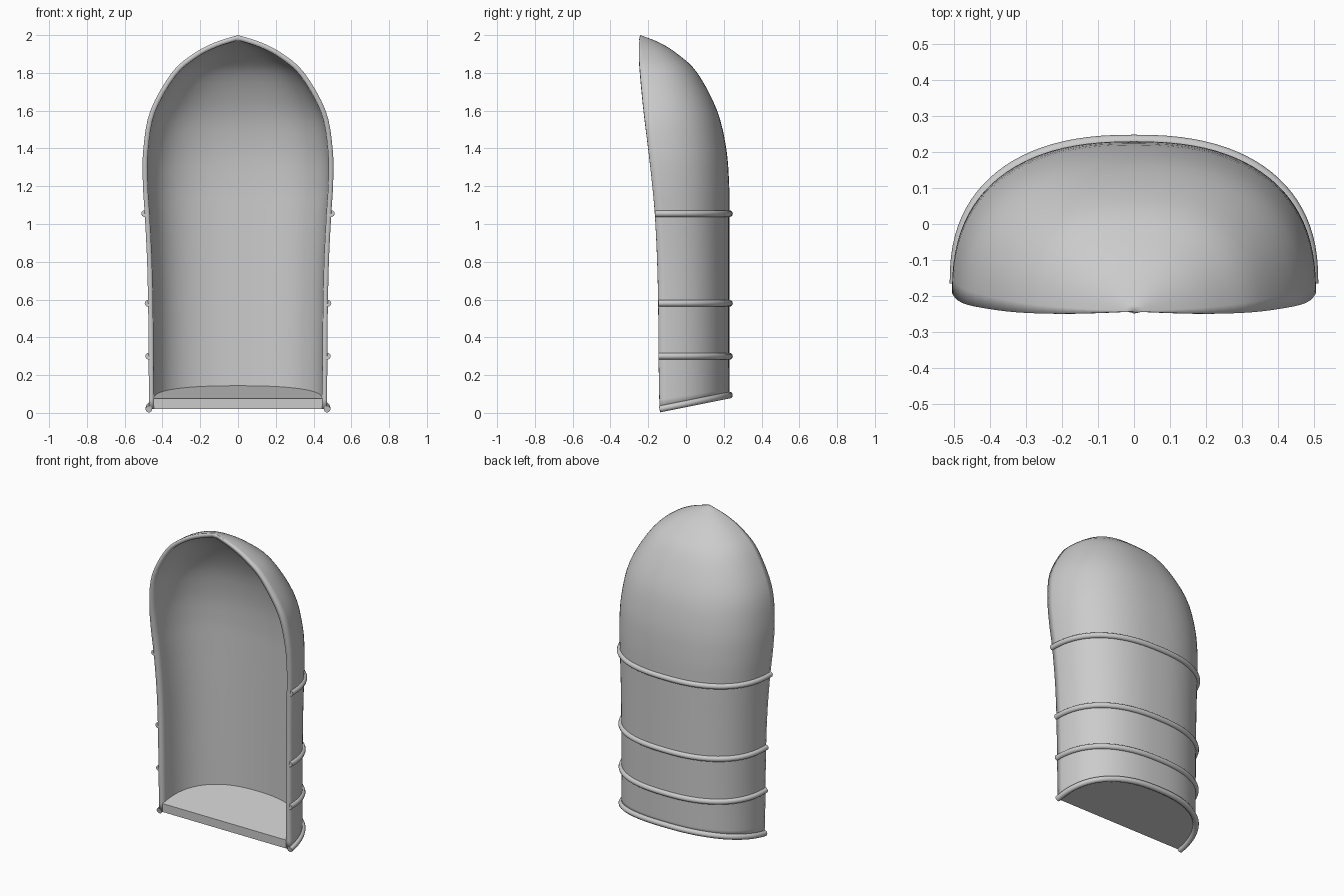
import bpy, bmesh, math
from mathutils import Vector

cube = bpy.data.objects.get("Cube")
if cube:
    bpy.data.objects.remove(cube, do_unlink=True)

grey = bpy.data.materials.new("plain grey")
grey.use_nodes = True
grey.diffuse_color = (0.6, 0.6, 0.6, 1)
grey.node_tree.nodes["Principled BSDF"].inputs["Base Color"].default_value = (0.6, 0.6, 0.6, 1)

# Stations up the shell: height, half width, front y, back y
STATIONS = [Vector(s) for s in (
    (0.02, 0.472, -0.14, 0.23), (0.30, 0.473, -0.145, 0.23),
    (0.58, 0.476, -0.147, 0.23), (0.82, 0.482, -0.153, 0.23),
    (1.055, 0.494, -0.165, 0.23), (1.22, 0.504, -0.18, 0.228),
    (1.40, 0.501, -0.20, 0.213), (1.60, 0.464, -0.224, 0.165),
    (1.80, 0.351, -0.243, 0.06), (1.90, 0.238, -0.249, -0.045),
    (1.96, 0.125, -0.248, -0.14), (2.00, 0.0, -0.243, -0.243))]
SIDES = 48
SLOPE = 0.2


def station(t):
    """Smooth interpolation between neighbouring stations."""
    last = len(STATIONS) - 1
    i = min(int(t), last - 1)
    u = t - i
    a, b, c, d = (STATIONS[min(max(k, 0), last)] for k in range(i - 1, i + 3))
    return 0.5 * (2 * b + (c - a) * u + (2 * a - 5 * b + 4 * c - d) * u * u
                  + (3 * b - a - 3 * c + d) * u ** 3)


def arch(s, slope=0.0, inset=0.0):
    """Rounded half section, from the left side round the back to the right."""
    z, w, f, b = s
    pts = []
    for k in range(SIDES + 1):
        a = math.pi * k / SIDES
        x = math.copysign(abs(math.cos(a)) ** (2 / 2.4), math.cos(a)) * (w - inset)
        y = f + (b - inset - f) * max(math.sin(a), 0) ** (2 / 2.4)
        pts.append(Vector((x, y, z + slope * (y - f))))
    return pts


def finish(bm, name):
    bmesh.ops.recalc_face_normals(bm, faces=bm.faces)
    mesh = bpy.data.meshes.new(name)
    bm.to_mesh(mesh)
    bm.free()
    mesh.materials.append(grey)
    obj = bpy.data.objects.new(name, mesh)
    bpy.context.collection.objects.link(obj)
    return obj


def smooth(obj):
    bpy.ops.object.select_all(action='DESELECT')
    obj.select_set(True)
    bpy.context.view_layer.objects.active = obj
    bpy.ops.object.shade_smooth_by_angle(angle=math.radians(35))


# Hooded shell, lofted to a point at the crown
bm = bmesh.new()
steps = 4 * (len(STATIONS) - 1)
rows = []
for j in range(steps):
    tilt = SLOPE * max(0, 1 - j / 4)
    rows.append([bm.verts.new(p) for p in arch(station(j / 4), tilt)])
for low, high in zip(rows, rows[1:]):
    for k in range(SIDES):
        bm.faces.new((low[k], low[k + 1], high[k + 1], high[k]))
apex = bm.verts.new((0, STATIONS[-1][2], STATIONS[-1][0]))
for k in range(SIDES):
    bm.faces.new((rows[-1][k], rows[-1][k + 1], apex))
bmesh.ops.recalc_face_normals(bm, faces=bm.faces)
bm.normal_update()
if sum(f.normal.y for f in bm.faces) < 0:
    bmesh.ops.reverse_faces(bm, faces=bm.faces)
mesh = bpy.data.meshes.new("shell")
bm.to_mesh(mesh)
bm.free()
mesh.materials.append(grey)
shell = bpy.data.objects.new("shell", mesh)
bpy.context.collection.objects.link(shell)
smooth(shell)
wall = shell.modifiers.new("wall", 'SOLIDIFY')
wall.thickness = 0.026
wall.offset = -1

# Sloping floor slab
bm = bmesh.new()
bottom = [bm.verts.new(p) for p in arch(STATIONS[0], SLOPE, 0.012)]
slab = bmesh.ops.extrude_face_region(bm, geom=[bm.faces.new(bottom)])
top = [v for v in slab["geom"] if isinstance(v, bmesh.types.BMVert)]
bmesh.ops.translate(bm, verts=top, vec=(0, 0, 0.055))
smooth(finish(bm, "floor"))

# Raised bands round the outside, the lowest following the sloping floor
for name, t, slope in (("base_band", 0, SLOPE), ("lower_band", 1, 0),
                       ("middle_band", 2, 0), ("upper_band", 4, 0)):
    pts = arch(station(t), slope)
    curve = bpy.data.curves.new(name, 'CURVE')
    curve.dimensions = '3D'
    curve.bevel_depth = 0.018
    curve.bevel_resolution = 3
    curve.use_fill_caps = True
    line = curve.splines.new('POLY')
    line.points.add(len(pts) - 1)
    for point, p in zip(line.points, pts):
        point.co = (*p, 1)
    line.use_smooth = True
    curve.materials.append(grey)
    bpy.context.collection.objects.link(bpy.data.objects.new(name, curve))
